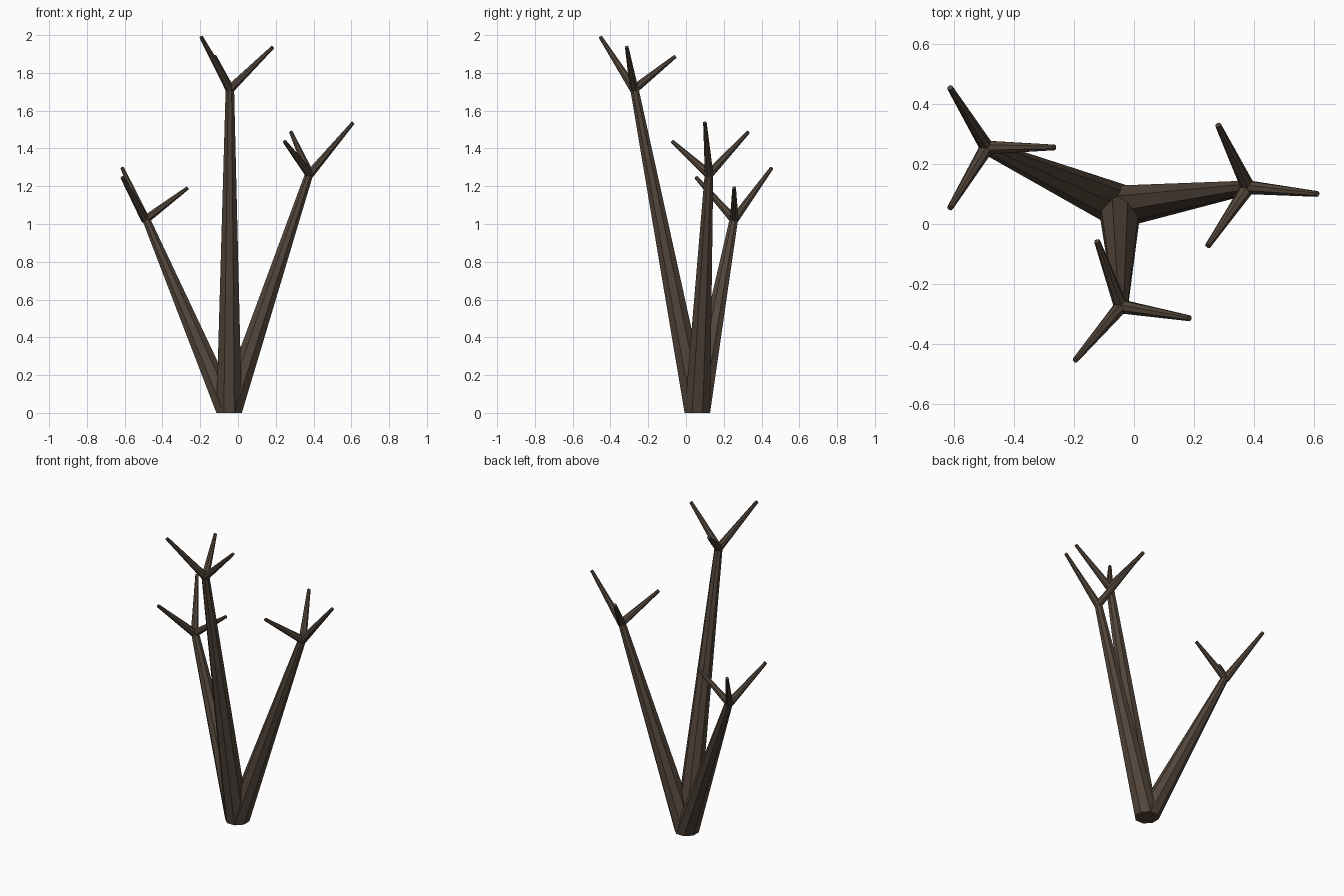
import bpy, bmesh, math
from mathutils import Vector

if "Cube" in bpy.data.objects:
    bpy.data.objects.remove(bpy.data.objects["Cube"])

bark = bpy.data.materials.new("bark")
bark.diffuse_color = (0.085, 0.06, 0.043, 1)
bark.use_nodes = True
bark.node_tree.nodes["Principled BSDF"].inputs["Base Color"].default_value = bark.diffuse_color
SIDES = 8


def limb(name, start, end, r0, r1, level=False, rings=3):
    """Tapered faceted limb; level=True keeps every ring horizontal."""
    a, b = Vector(start), Vector(end)
    axis = Vector((0, 0, 1)) if level else (b - a).normalized()
    rot = Vector((0, 0, 1)).rotation_difference(axis)
    bm = bmesh.new()
    loops = []
    for k in range(rings):
        t = k / (rings - 1)
        r = r0 + (r1 - r0) * t
        loop = []
        for i in range(SIDES):
            ang = 2 * math.pi * (i + 0.5) / SIDES
            offset = rot @ Vector((r * math.cos(ang), r * math.sin(ang), 0))
            loop.append(bm.verts.new(a.lerp(b, t) + offset))
        loops.append(loop)
    for lo, hi in zip(loops, loops[1:]):
        for i in range(SIDES):
            j = (i + 1) % SIDES
            bm.faces.new((lo[i], lo[j], hi[j], hi[i]))
    bm.faces.new(loops[0][::-1])
    bm.faces.new(loops[-1])
    me = bpy.data.meshes.new(name)
    bm.to_mesh(me)
    bm.free()
    me.materials.append(bark)
    bpy.context.collection.objects.link(bpy.data.objects.new(name, me))


# Three stems from one foot, each ending in three twigs
foot = (-0.047, 0.06, 0)
stems = {
    "front": ((-0.043, -0.275, 1.725),
              [(-0.195, -0.453, 1.99), (0.185, -0.314, 1.937), (-0.123, -0.057, 1.887)]),
    "right": ((0.38, 0.122, 1.275),
              [(0.61, 0.1, 1.537), (0.28, 0.33, 1.487), (0.246, -0.073, 1.437)]),
    "left": ((-0.49, 0.255, 1.035),
             [(-0.613, 0.454, 1.297), (-0.613, 0.053, 1.247), (-0.265, 0.255, 1.192)]),
}
for side, (top, tips) in stems.items():
    limb(f"{side}_stem", foot, top, 0.073, 0.024, level=True)
    for n, tip in enumerate(tips, 1):
        base = Vector(top) - Vector((0, 0, 0.012))
        limb(f"{side}_twig_{n}", base, tip, 0.024, 0.01, rings=2)
